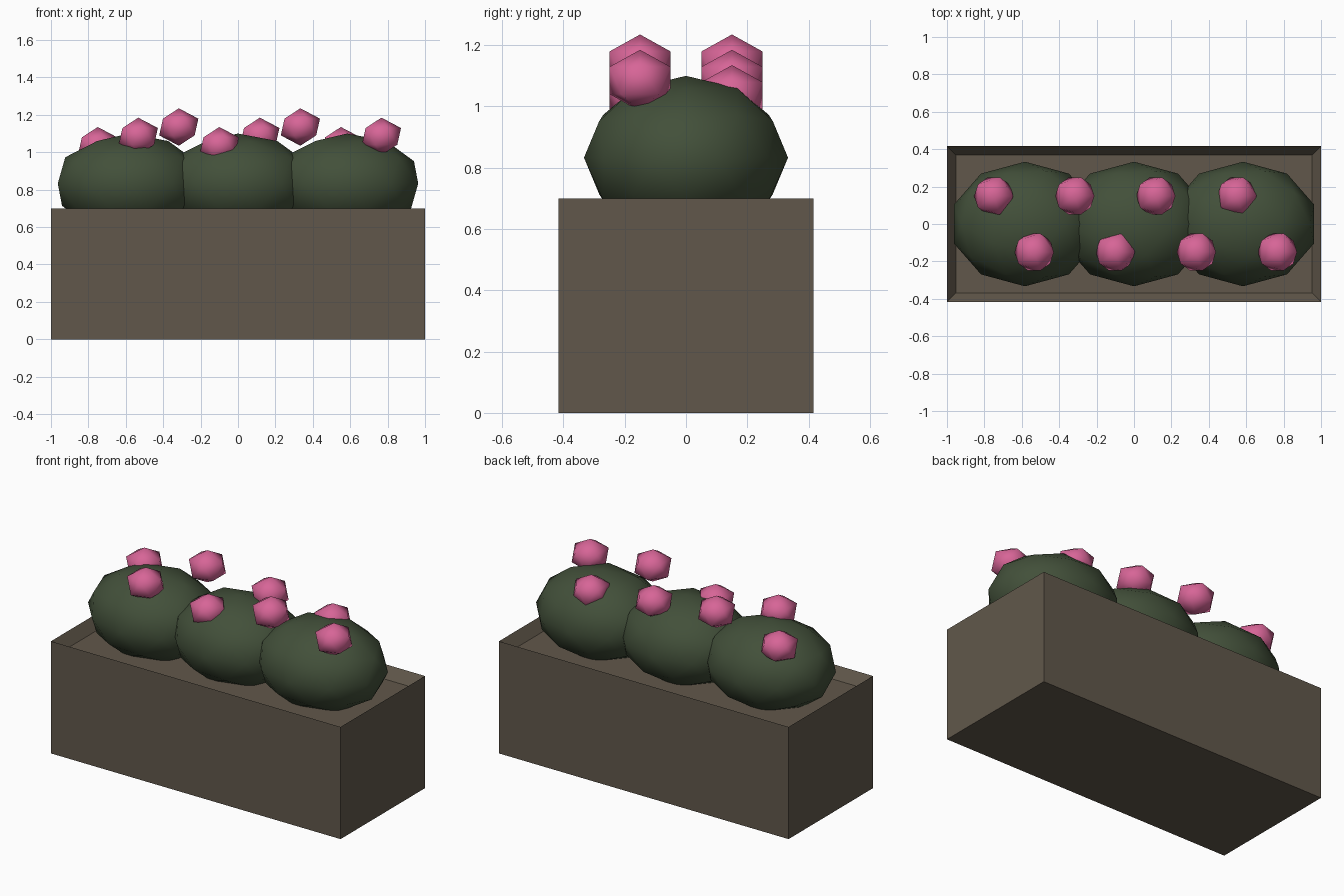
import bpy
import bmesh

cube = bpy.data.objects.get("Cube")
if cube:
    bpy.data.objects.remove(cube)


def material(name, color):
    mat = bpy.data.materials.new(name)
    mat.use_nodes = True
    mat.diffuse_color = (*color, 1)
    bsdf = next(n for n in mat.node_tree.nodes if n.type == 'BSDF_PRINCIPLED')
    bsdf.inputs["Base Color"].default_value = (*color, 1)
    return mat


brown = material("weathered_wood", (0.12, 0.097, 0.07))
green = material("leaf_green", (0.055, 0.08, 0.042))
pink = material("blossom_pink", (0.68, 0.13, 0.31))


def add_object(name, bm, mat, location, smooth=False):
    mesh = bpy.data.meshes.new(name)
    bm.to_mesh(mesh)
    bm.free()
    mesh.materials.append(mat)
    for face in mesh.polygons:
        face.use_smooth = smooth
    obj = bpy.data.objects.new(name, mesh)
    obj.location = location
    bpy.context.collection.objects.link(obj)
    return obj


def blob(name, detail, size, location, mat):
    """Faceted ball, stretched to the given radii."""
    bm = bmesh.new()
    bmesh.ops.create_icosphere(bm, subdivisions=detail, radius=1)
    bmesh.ops.scale(bm, vec=size, verts=bm.verts)
    return add_object(name, bm, mat, location, smooth=True)


# Planter box: rim inset from the top face, then sunk to form the bed
bm = bmesh.new()
bmesh.ops.create_cube(bm, size=1)
bmesh.ops.scale(bm, vec=(2, 0.833, 0.7), verts=bm.verts)
top = max(bm.faces, key=lambda f: f.calc_center_median().z)
bmesh.ops.inset_region(bm, faces=[top], thickness=0.067)
bmesh.ops.translate(bm, vec=(0, 0, -0.067), verts=top.verts)
add_object("planter_box", bm, brown, (0, 0, 0.35))

# Row of three shrubs
for i in range(3):
    blob(f"shrub_{i + 1}", 2, (0.4, 0.333, 0.267),
         (0.583 * (i - 1), 0, 0.833), green)

# Blossoms zigzag along the row at three repeating heights
for i in range(8):
    y = 0.15 if i % 2 == 0 else -0.15
    blob(f"blossom_{i + 1}", 1, (0.117, 0.117, 0.1),
         (-0.75 + 0.2167 * i, y, 1.035 + 0.05 * (i % 3)), pink)
